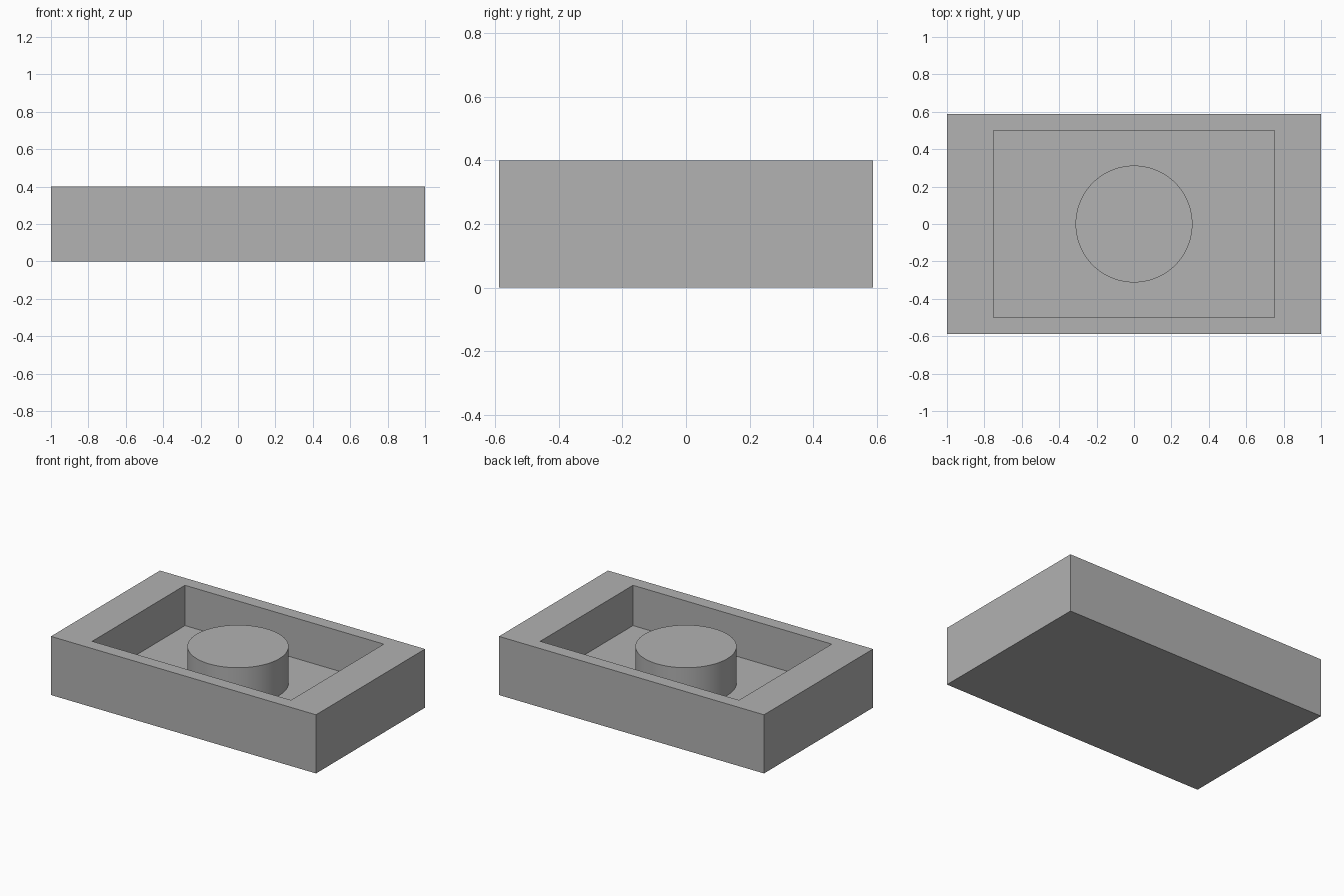
import bpy
import bmesh
from mathutils import Matrix

LENGTH, WIDTH, HEIGHT = 2.0, 1.175, 0.4
POCKET_LENGTH, POCKET_WIDTH, FLOOR_Z = 1.5, 1.0, 0.125
BOSS_RADIUS, BOSS_TOP = 0.3125, 0.375

if "Cube" in bpy.data.objects:
    bpy.data.objects.remove(bpy.data.objects["Cube"], do_unlink=True)

grey = bpy.data.materials.new("mid_grey")
grey.use_nodes = True
grey.diffuse_color = (0.445, 0.445, 0.445, 1)
grey.node_tree.nodes["Principled BSDF"].inputs["Base Color"].default_value = grey.diffuse_color


def add_object(name, bm):
    bmesh.ops.recalc_face_normals(bm, faces=bm.faces)
    mesh = bpy.data.meshes.new(name)
    bm.to_mesh(mesh)
    bm.free()
    mesh.materials.append(grey)
    obj = bpy.data.objects.new(name, mesh)
    bpy.context.collection.objects.link(obj)
    return obj


# Tray: a solid block whose top face is inset and pushed down into a pocket
bm = bmesh.new()
bmesh.ops.create_cube(bm, size=1, matrix=Matrix.Translation((0, 0, HEIGHT / 2))
                      @ Matrix.Diagonal((LENGTH, WIDTH, HEIGHT, 1)))
top = max(bm.faces, key=lambda f: f.calc_center_median().z)
bmesh.ops.inset_region(bm, faces=[top], thickness=0.05)
for v in top.verts:
    v.co.x = POCKET_LENGTH / 2 * (1 if v.co.x > 0 else -1)
    v.co.y = POCKET_WIDTH / 2 * (1 if v.co.y > 0 else -1)
walls = bmesh.ops.extrude_discrete_faces(bm, faces=[top])
for v in walls["faces"][0].verts:
    v.co.z = FLOOR_Z
add_object("tray", bm)

# Round boss standing on the pocket floor, just below the rim
bm = bmesh.new()
boss_height = BOSS_TOP - FLOOR_Z
bmesh.ops.create_cone(bm, cap_ends=True, segments=96, radius1=BOSS_RADIUS,
                      radius2=BOSS_RADIUS, depth=boss_height,
                      matrix=Matrix.Translation((0, 0, FLOOR_Z + boss_height / 2)))
boss = add_object("round_boss", bm)
for obj in bpy.context.selected_objects:
    obj.select_set(False)
boss.select_set(True)
bpy.context.view_layer.objects.active = boss
bpy.ops.object.shade_smooth_by_angle()
